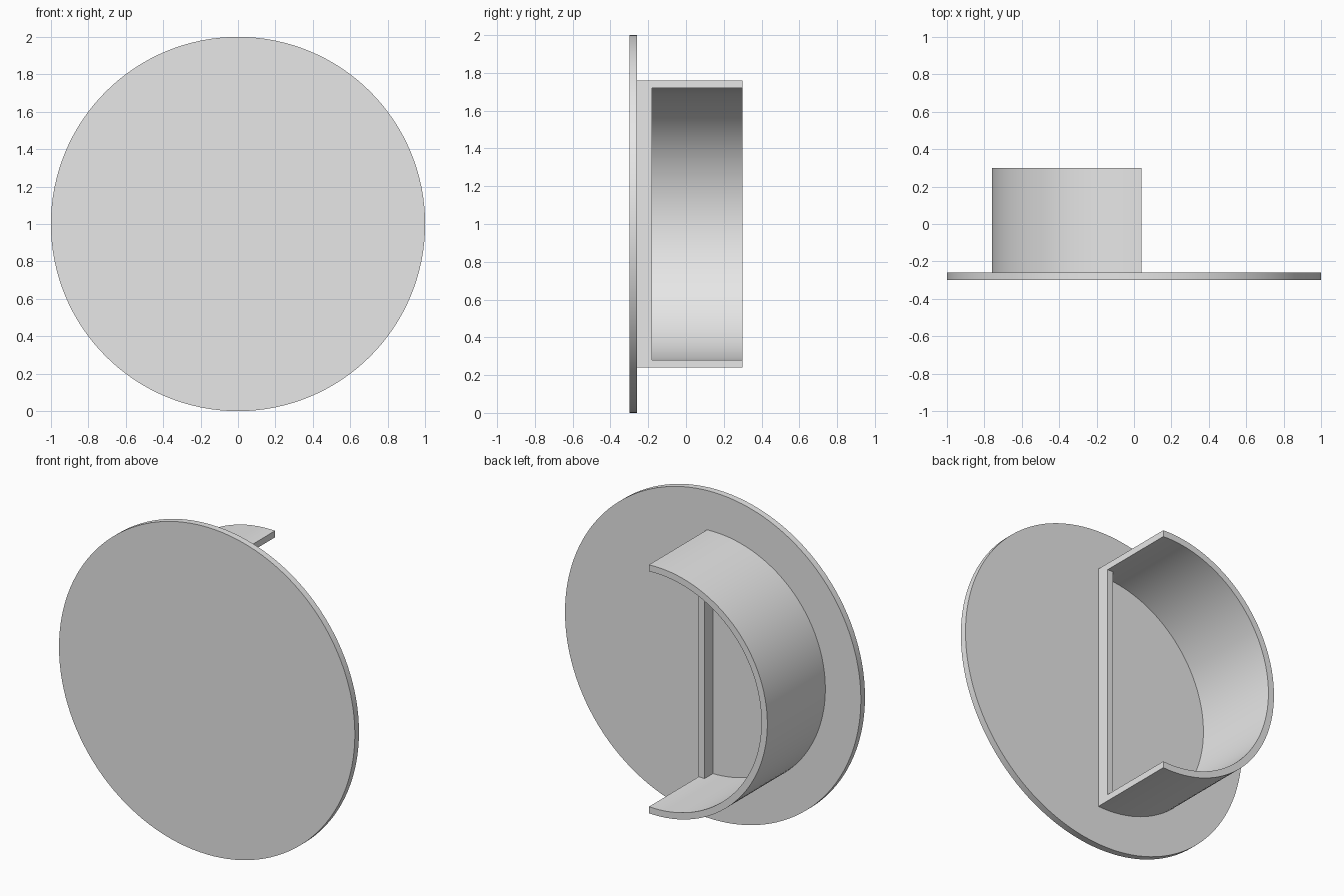
import bpy, bmesh, math

cube = bpy.data.objects.get("Cube")
if cube:
    bpy.data.objects.remove(cube, do_unlink=True)

CENTRE_Z = 1.0
OUTER, INNER = 0.76, 0.72    # curved wall radii
CUT_X = 0.04                 # plane where the curved wall ends
DISC_FRONT, DISC_BACK, WALL_BACK = -0.30, -0.26, 0.30

grey = bpy.data.materials.new("light_grey")
grey.use_nodes = True
grey.diffuse_color = (0.8, 0.8, 0.8, 1)
grey.node_tree.nodes["Principled BSDF"].inputs["Base Color"].default_value = (0.8, 0.8, 0.8, 1)


def arc(radius, start, end, steps):
    """Points (x, z) along an arc, both ends included."""
    angles = [start + (end - start) * i / steps for i in range(steps + 1)]
    return [(radius * math.cos(a), radius * math.sin(a)) for a in angles]


def extrude_profile(name, profile, y0, y1):
    """Solid made by sweeping an (x, z) outline from y0 to y1."""
    bm = bmesh.new()
    face = bm.faces.new([bm.verts.new((x, y0, CENTRE_Z + z)) for x, z in profile])
    swept = bmesh.ops.extrude_face_region(bm, geom=[face], use_keep_orig=True)
    moved = [g for g in swept["geom"] if isinstance(g, bmesh.types.BMVert)]
    bmesh.ops.translate(bm, vec=(0, y1 - y0, 0), verts=moved)
    bmesh.ops.recalc_face_normals(bm, faces=bm.faces)
    mesh = bpy.data.meshes.new(name)
    bm.to_mesh(mesh)
    bm.free()
    mesh.materials.append(grey)
    obj = bpy.data.objects.new(name, mesh)
    bpy.context.collection.objects.link(obj)
    bpy.ops.object.select_all(action="DESELECT")
    obj.select_set(True)
    bpy.context.view_layer.objects.active = obj
    bpy.ops.object.shade_smooth_by_angle(angle=math.radians(30))
    return obj


# Round face plate
extrude_profile("face_disc", arc(1.0, 0, math.tau, 128)[:-1], DISC_FRONT, DISC_BACK)

# Half-round wall behind the plate, open towards +x
a_out, a_in = math.acos(CUT_X / OUTER), math.acos(CUT_X / INNER)
outline = arc(OUTER, a_out, math.tau - a_out, 64) + arc(INNER, math.tau - a_in, a_in, 64)
extrude_profile("curved_wall", outline, DISC_BACK, WALL_BACK)

# Low straight lip closing the open side
h = INNER * math.sin(a_in)
extrude_profile("straight_lip", [(0, -INNER), (CUT_X, -h), (CUT_X, h), (0, INNER)],
                DISC_BACK, -0.18)
